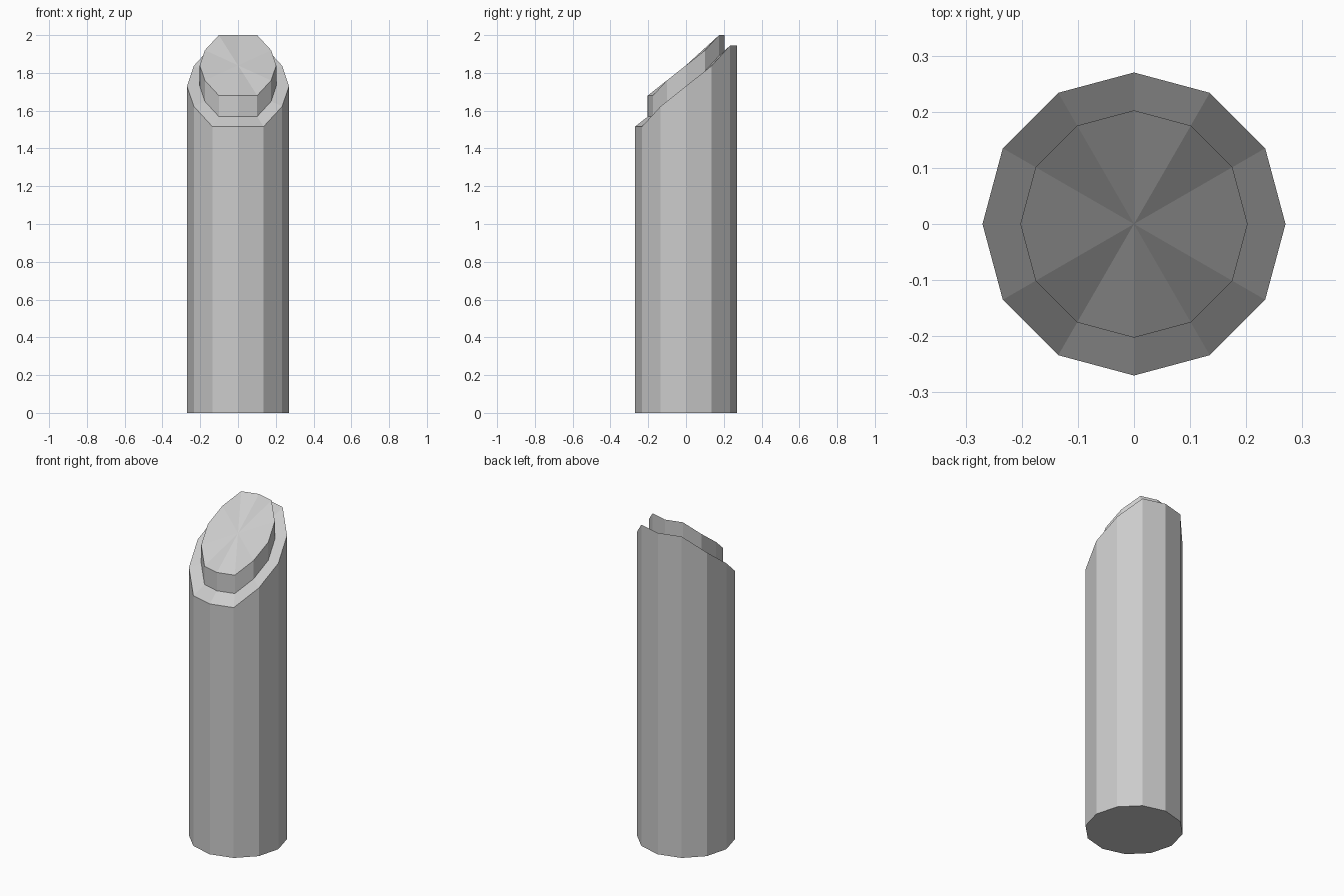
import bpy, bmesh
from math import sin, cos, asin, pi, tau

if "Cube" in bpy.data.objects:
    bpy.data.objects.remove(bpy.data.objects["Cube"])

SIDES = 12
RADIUS = 0.27


def ring(bm, radius, mid, step):
    """12-sided ring whose height climbs in equal steps from front to back."""
    verts = []
    for i in range(SIDES):
        a = tau * i / SIDES
        k = round(asin(sin(a)) / (pi / 6))
        k = max(-2, min(2, k))      # front and back tips are level
        verts.append(bm.verts.new((radius * cos(a), radius * sin(a), mid + step * k)))
    return verts


bm = bmesh.new()
# foot, slanted cut edge, inset ledge, raised core
rings = [
    ring(bm, RADIUS, 0.0, 0.0),
    ring(bm, RADIUS, 1.73, 0.1075),
    ring(bm, RADIUS * 0.75, 1.73, 0.0806),
    ring(bm, RADIUS * 0.75, 1.84, 0.08),
]
for low, high in zip(rings, rings[1:]):
    for i in range(SIDES):
        j = (i + 1) % SIDES
        bm.faces.new((low[i], low[j], high[j], high[i]))

# flat bottom, and a core top fanned around its centre
bm.faces.new(rings[0][::-1])
cap = bm.faces.new(rings[-1])
bmesh.ops.poke(bm, faces=[cap])
bmesh.ops.recalc_face_normals(bm, faces=bm.faces[:])

mesh = bpy.data.meshes.new("slant_cut_post")
bm.to_mesh(mesh)
bm.free()
bpy.context.collection.objects.link(bpy.data.objects.new("slant_cut_post", mesh))
